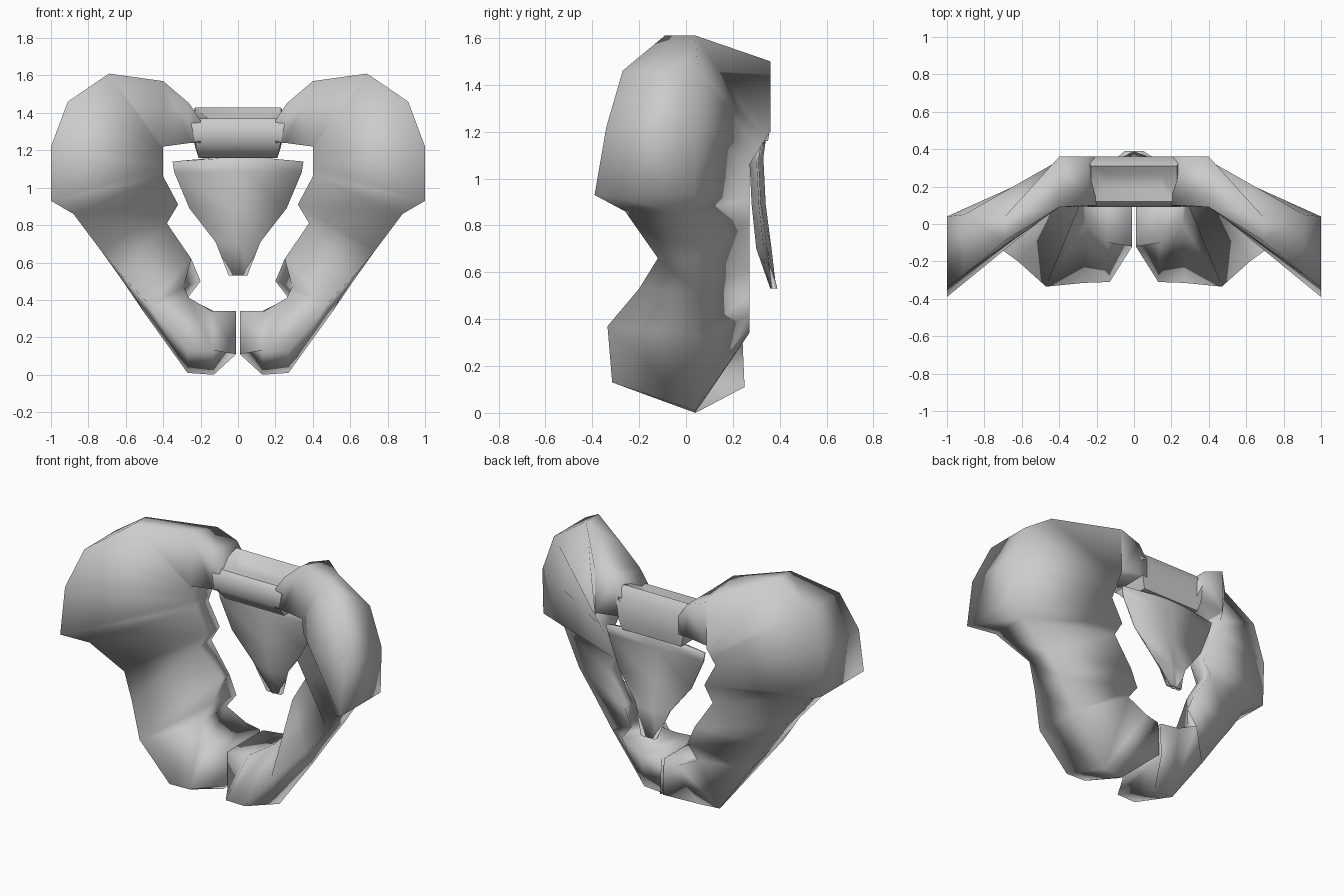
import bpy, bmesh, math


def loft(name, rings, mirror=False, angle=180):
    """Skin a list of equal-sized closed rings, optionally mirrored across x."""
    bm = bmesh.new()
    rows = [[bm.verts.new(p) for p in r] for r in rings]
    n = len(rows[0])
    for a, b in zip(rows, rows[1:]):
        for i in range(n):
            j = (i + 1) % n
            bm.faces.new((a[i], a[j], b[j], b[i]))
    bm.faces.new(rows[0][::-1])
    bm.faces.new(rows[-1])
    if mirror:
        geo = bmesh.ops.duplicate(bm, geom=bm.verts[:] + bm.edges[:] + bm.faces[:])["geom"]
        for v in [g for g in geo if isinstance(g, bmesh.types.BMVert)]:
            v.co.x *= -1
    bmesh.ops.recalc_face_normals(bm, faces=bm.faces[:])
    me = bpy.data.meshes.new(name)
    bm.to_mesh(me)
    bm.free()
    ob = bpy.data.objects.new(name, me)
    bpy.context.collection.objects.link(ob)
    bpy.ops.object.select_all(action='DESELECT')
    ob.select_set(True)
    bpy.context.view_layer.objects.active = ob
    bpy.ops.object.shade_smooth_by_angle(angle=math.radians(angle))
    return ob


# Hip wing: outer x,z / inner x,z / y of outer front, outer back, inner front, inner back
wing = [
    (0.20, 1.36, 0.20, 1.24, 0.10, 0.36, 0.09, 0.36),
    (0.26, 1.45, 0.25, 1.24, 0.10, 0.36, 0.09, 0.36),
    (0.40, 1.57, 0.40, 1.22, 0.09, 0.36, 0.09, 0.36),
    (0.69, 1.61, 0.40, 1.20, -0.09, 0.04, 0.09, 0.36),
    (0.91, 1.46, 0.40, 1.17, -0.27, 0.05, 0.09, 0.34),
    (1.00, 1.22, 0.40, 1.12, -0.34, 0.04, 0.10, 0.31),
    (1.00, 0.93, 0.40, 1.06, -0.39, 0.03, 0.15, 0.27),
    (0.88, 0.86, 0.32, 0.91, -0.26, -0.01, 0.15, 0.27),
    (0.73, 0.66, 0.38, 0.81, -0.12, 0.05, 0.15, 0.27),
]
rings = [[(xo, of, zo), (xo, ob, zo), (xi, ib, zi), (xi, jf, zi)]
         for xo, zo, xi, zi, of, ob, jf, ib in wing]
rings[2][1] = (0.40, 0.36, 1.50)     # crest slopes down towards the back
# Lower branch down to the pubic end
rings += [
    [(0.62, -0.20, 0.53), (0.63, 0.05, 0.52), (0.25, 0.27, 0.62), (0.25, 0.20, 0.62)],
    [(0.47, -0.335, 0.37), (0.50, 0.05, 0.33), (0.20, 0.27, 0.50), (0.29, 0.16, 0.47)],
    [(0.27, -0.315, 0.13), (0.27, 0.04, 0.01), (0.27, 0.27, 0.41), (0.26, 0.00, 0.41)],
    [(0.13, -0.31, 0.13), (0.13, 0.04, 0.00), (0.13, 0.27, 0.34), (0.14, -0.10, 0.34)],
    [(0.01, -0.12, 0.11), (0.01, 0.25, 0.11), (0.01, 0.24, 0.34), (0.01, -0.12, 0.34)],
]
loft("hip_bones", rings, mirror=True)


def box_ring(x, y0, y1, z0, z1):
    """Rectangle whose front edge is at height z0 and back edge at z1."""
    return [(-x, y0, z0), (x, y0, z0), (x, y1, z1), (-x, y1, z1)]


# Central block joining the hips, with a shallow recess in its sloping top
loft("sacrum_block", [box_ring(0.21, 0.17, 0.35, 1.16, 1.16), box_ring(0.23, 0.09, 0.36, 1.25, 1.22),
                      box_ring(0.25, 0.09, 0.36, 1.34, 1.37), box_ring(0.23, 0.12, 0.31, 1.37, 1.43),
                      box_ring(0.15, 0.19, 0.27, 1.36, 1.37)], angle=50)

# Tapering tailbone shield: half width, z at side, z at centre, front y, back y
tail = [
    (0.24, 1.15, 1.17, 0.28, 0.34),
    (0.35, 1.14, 1.16, 0.27, 0.34),
    (0.34, 1.08, 1.09, 0.27, 0.33),
    (0.26, 0.89, 0.89, 0.28, 0.34),
    (0.12, 0.71, 0.70, 0.30, 0.365),
    (0.05, 0.53, 0.53, 0.36, 0.385),
]
loft("tailbone", [[(-w, f + 0.03, zs), (-w * 0.1, f, zc), (w * 0.1, f, zc), (w, f + 0.03, zs),
                   (w, b - 0.02, zs), (w * 0.1, b, zc), (-w * 0.1, b, zc), (-w, b - 0.02, zs)]
                  for w, zs, zc, f, b in tail])
